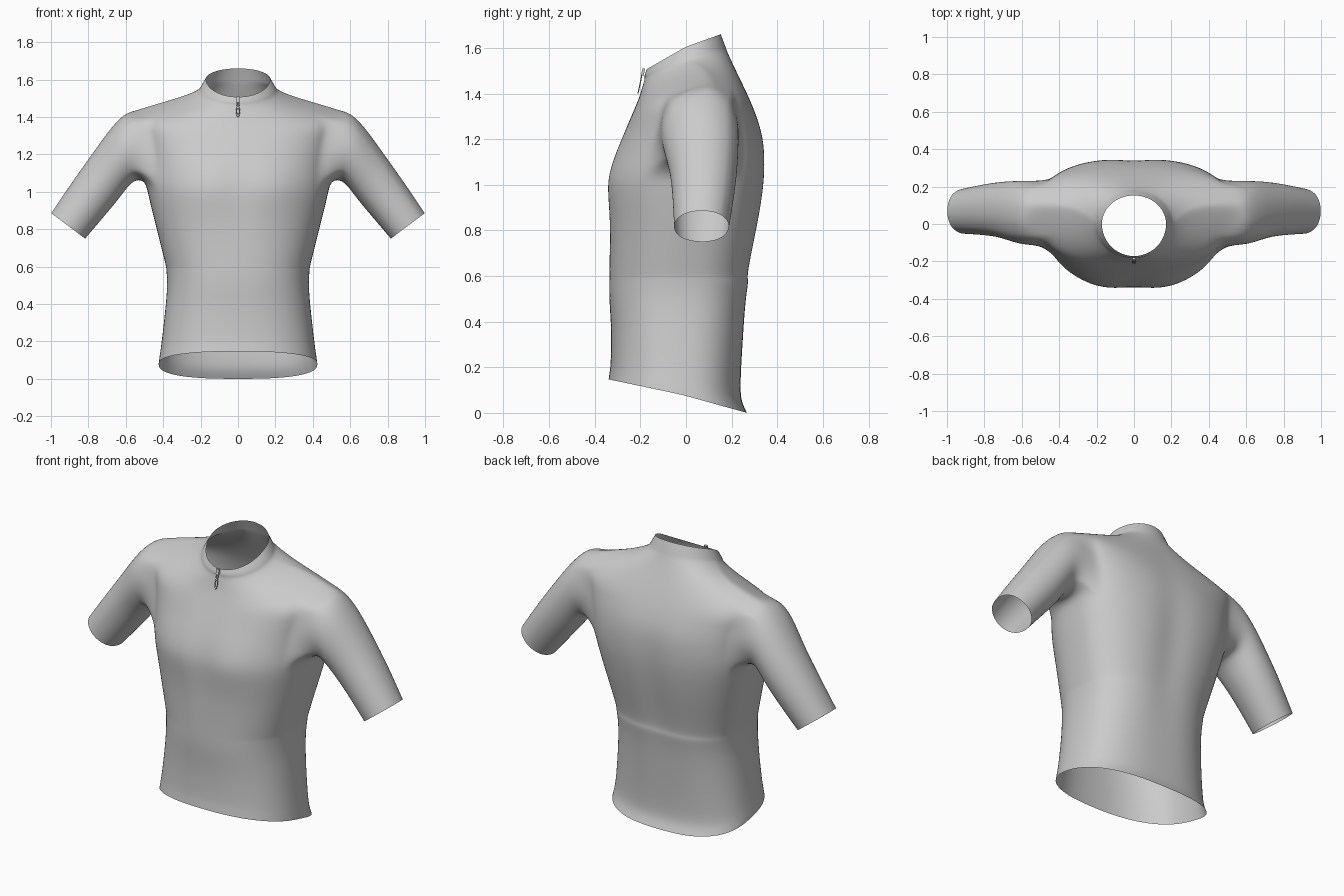
import bpy, bmesh
from math import sin, cos, pi, atan2, exp, radians
from mathutils import Vector

if "Cube" in bpy.data.objects:
    bpy.data.objects.remove(bpy.data.objects["Cube"])

N = 48            # points around the torso
K = 4             # armhole half width, in points
ARMPIT, SHOULDER = 10, 14

# torso rings: half width, side y, side z, front y, front z, back y, back z
RINGS = [
    (.425, -.02, .080, -.340, .147, .268, .000),   # hem
    (.420, -.02, .120, -.335, .180, .246, .042),
    (.412, -.02, .170, -.330, .220, .236, .100),
    (.390, -.02, .360, -.327, .370, .250, .320),
    (.377, -.01, .500, -.338, .500, .265, .500),
    (.384, .00, .590, -.337, .590, .281, .582),    # pocket edge
    (.385, .00, .600, -.337, .600, .272, .592),
    (.410, .01, .700, -.336, .700, .293, .700),
    (.448, .03, .850, -.337, .850, .325, .850),
    (.480, .05, .980, -.346, .980, .345, .980),
    (.495, .07, 1.06, -.338, 1.05, .350, 1.07),    # armpit
    (.500, .08, 1.14, -.314, 1.13, .348, 1.15),
    (.510, .085, 1.24, -.285, 1.20, .338, 1.22),
    (.530, .09, 1.34, -.255, 1.27, .316, 1.29),
    (.550, .10, 1.44, -.228, 1.33, .292, 1.35),    # shoulder
    (.430, .10, 1.475, -.205, 1.385, .260, 1.42),
    (.300, .08, 1.51, -.190, 1.435, .220, 1.50),
    (.208, .01, 1.54, -.180, 1.468, .180, 1.585),  # neck seam
    (.204, .00, 1.552, -.184, 1.478, .176, 1.60),
    (.172, .00, 1.605, -.172, 1.507, .153, 1.66),  # collar top
]

# sleeve sections: top x, top z, bottom x, bottom z, front y, back y
SLEEVE = [
    (.605, 1.425, .545, 1.062, -.115, .235),
    (.685, 1.340, .585, 1.030, -.105, .235),
    (.780, 1.205, .637, .957, -.075, .230),
    (.888, 1.055, .705, .877, -.062, .217),
    (1.0, .887, .815, .748, -.055, .192),
]


def bell(v, centre, width):
    return exp(-((v - centre) / width) ** 2)


def ring_point(j, i):
    w, ys, zs, yf, zf, yb, zb = RINGS[j]
    t = 2 * pi * i / N
    c, s = cos(t), sin(t)
    n = 2.6 if s > 0 else 2.4
    if j > SHOULDER:
        n = 2.0 + (n - 2) * max(0, 17 - j) / 3
    f = abs(s) ** (2 / n)
    x = w * abs(c) ** (2 / n) * (1 if c >= 0 else -1)
    ye, ze = (yb, zb) if s > 0 else (yf, zf)
    y, z = ys + (ye - ys) * f, zs + (ze - zs) * f
    # soft anatomy: spine hollow at the back, chest and breastbone in front
    if s > 0:
        y -= .018 * bell(x, 0, .08) * bell(z, .9, .35)
    else:
        y -= .010 * bell(abs(x), .19, .12) * bell(z, 1.03, .12) * f
        y += .010 * bell(x, 0, .06) * bell(z, 1.0, .22)
    return Vector((x, y, z))


# jersey body
bm = bmesh.new()
grid = [[bm.verts.new(ring_point(j, i)) for i in range(N)] for j in range(len(RINGS))]
hole = {k % N for k in range(-K, K)} | {N // 2 + k for k in range(-K, K)}
for j in range(len(RINGS) - 1):
    for i in range(N):
        if ARMPIT <= j < SHOULDER and i in hole:
            continue
        m = (i + 1) % N
        bm.faces.new((grid[j][i], grid[j][m], grid[j + 1][m], grid[j + 1][i]))

# sleeves grown out of the armholes
for side in (1, -1):
    def at(j, k):
        return grid[j][k % N if side > 0 else (N // 2 - k) % N]
    loop = [at(ARMPIT, k) for k in range(-K, K + 1)]
    loop += [at(j, K) for j in range(ARMPIT + 1, SHOULDER + 1)]
    loop += [at(SHOULDER, k) for k in range(K - 1, -K - 1, -1)]
    loop += [at(j, -K) for j in range(SHOULDER - 1, ARMPIT, -1)]
    angles = [atan2((v.co.y - .065) / .17, (v.co.z - 1.24) / .19) for v in loop]
    prev = loop
    for tx, tz, bx, bz, y0, y1 in SLEEVE:
        cur = []
        for a in angles:
            u = cos(a) / 2
            cur.append(bm.verts.new((side * ((tx + bx) / 2 + u * (tx - bx)),
                                     (y0 + y1) / 2 + sin(a) * (y1 - y0) / 2,
                                     (tz + bz) / 2 + u * (tz - bz))))
        for i in range(len(loop)):
            m = (i + 1) % len(loop)
            bm.faces.new((prev[i], prev[m], cur[m], cur[i]))
        prev = cur

bmesh.ops.recalc_face_normals(bm, faces=bm.faces)
for f in bm.faces:
    f.smooth = True
mesh = bpy.data.meshes.new("jersey")
bm.to_mesh(mesh)
bm.free()
jersey = bpy.data.objects.new("jersey", mesh)
bpy.context.collection.objects.link(jersey)
sub = jersey.modifiers.new("smooth", "SUBSURF")
sub.levels = sub.render_levels = 2

# zipper slider
bpy.ops.mesh.primitive_cube_add(size=1, location=(0, -.188, 1.495), rotation=(radians(-12), 0, 0))
slider = bpy.context.object
slider.name = "zipper_slider"
slider.scale = (.018, .012, .03)
bev = slider.modifiers.new("bevel", "BEVEL")
bev.width, bev.segments = .003, 2


# zipper link and pull
def pull_loop(name, y, z, radius, stretch):
    bpy.ops.mesh.primitive_torus_add(major_segments=20, minor_segments=6, major_radius=radius,
                                     minor_radius=.0028, location=(0, y, z),
                                     rotation=(radians(78), 0, 0))
    ob = bpy.context.object
    ob.name = name
    ob.scale = (1, stretch, 1)
    bpy.ops.object.shade_smooth()


pull_loop("zipper_link", -.196, 1.47, .006, 2.2)
pull_loop("zipper_pull", -.204, 1.43, .008, 3.0)
